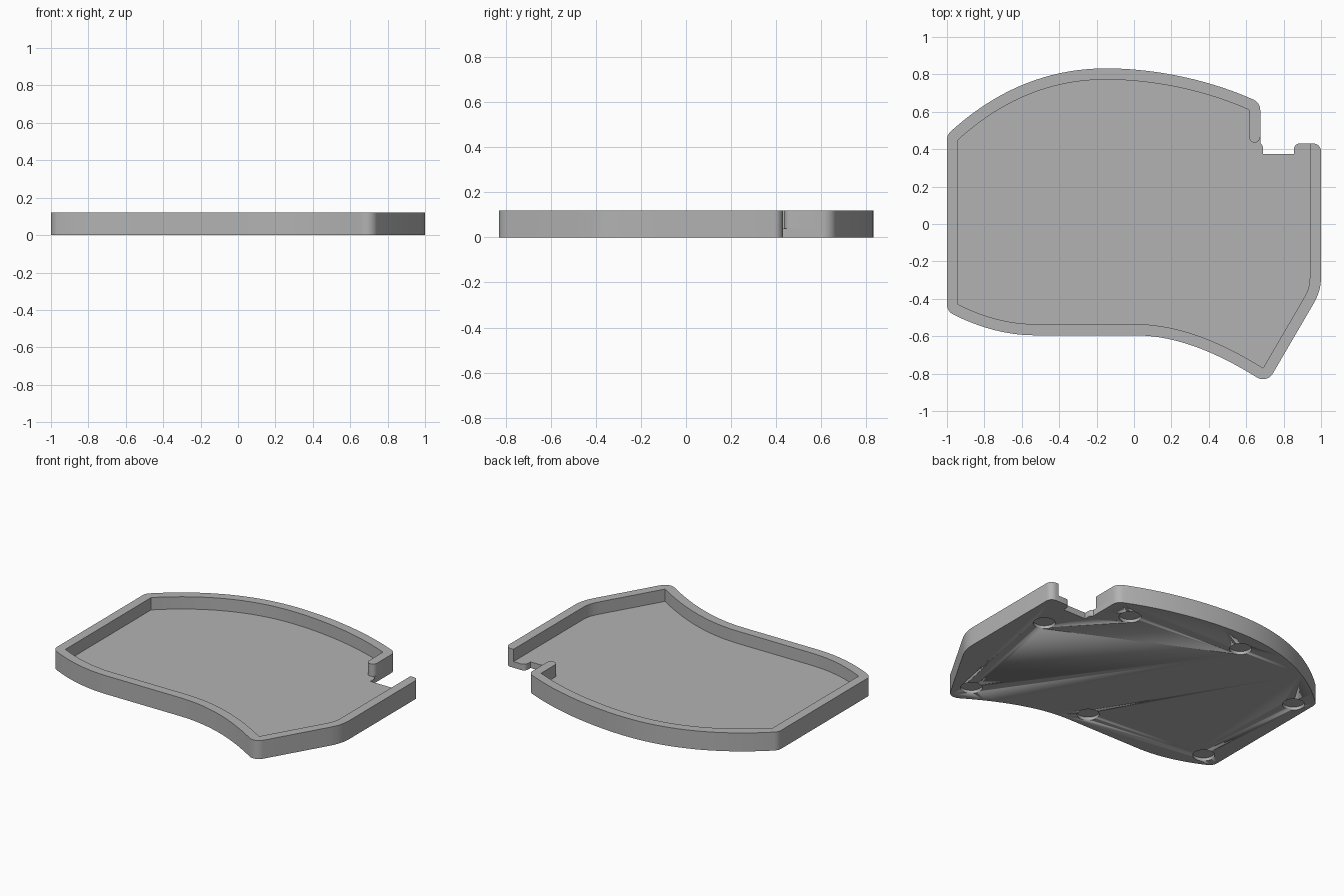
import bpy, bmesh, math
from mathutils import Vector, Matrix
from mathutils.geometry import interpolate_bezier

cube = bpy.data.objects.get("Cube")
if cube:
    bpy.data.objects.remove(cube, do_unlink=True)

HEIGHT, FLOOR, WALL = 0.12, 0.04, 0.06
SOCKET_RADIUS, SOCKET_DEPTH = 0.065, 0.02

grey = bpy.data.materials.new("plain_grey")
grey.use_nodes = True
grey.diffuse_color = (0.45, 0.45, 0.45, 1)
grey.node_tree.nodes["Principled BSDF"].inputs["Base Color"].default_value = grey.diffuse_color


def bezier(*pts, steps=20):
    return interpolate_bezier(*[Vector(p) for p in pts], steps)


def arc(cx, cy, r, start, end, steps=8):
    angles = [math.radians(start + (end - start) * i / steps) for i in range(steps + 1)]
    return [Vector((cx + r * math.cos(a), cy + r * math.sin(a))) for a in angles]


def clean(pts):
    out = []
    for p in pts:
        p = Vector(p[:2])
        if not out or (p - out[-1]).length > 1e-4:
            out.append(p)
    return out


def offset(path, dist):
    """Offset an open path to its right, rounding the sharp corners."""
    normals = [Vector(((b - a).y, (a - b).x)).normalized() for a, b in zip(path, path[1:])]
    out = [path[0] + normals[0] * dist]
    for p, n, m in zip(path[1:], normals, normals[1:]):
        turn = n.angle(m)
        steps = 8 if turn > 0.25 else 0
        if steps:
            out += [p + n.slerp(m, i / steps) * dist for i in range(steps + 1)]
        else:
            out.append(p + (n + m).normalized() * dist)
    out.append(path[-1] + normals[-1] * dist)
    return out


def finish(name, bm):
    bmesh.ops.recalc_face_normals(bm, faces=bm.faces)
    mesh = bpy.data.meshes.new(name)
    bm.to_mesh(mesh)
    bm.free()
    mesh.materials.append(grey)
    obj = bpy.data.objects.new(name, mesh)
    bpy.context.collection.objects.link(obj)
    return obj


def slab(name, outline, z0, z1):
    bm = bmesh.new()
    face = bm.faces.new([bm.verts.new((p.x, p.y, z0)) for p in outline])
    top = bmesh.ops.extrude_face_region(bm, geom=[face])["geom"]
    verts = [v for v in top if isinstance(v, bmesh.types.BMVert)]
    bmesh.ops.translate(bm, verts=verts, vec=(0, 0, z1 - z0))
    return finish(name, bm)


# Inner edge of the rim, counterclockwise from the notch
inner = clean(
    [(0.615, 0.465)]
    + bezier((0.615, 0.61), (0.38, 0.715), (0.1, 0.772), (-0.15, 0.772))
    + bezier((-0.15, 0.772), (-0.46, 0.772), (-0.72, 0.65), (-0.94, 0.45))
    + bezier((-0.94, -0.43), (-0.82, -0.49), (-0.68, -0.535), (-0.53, -0.535))
    + bezier((0, -0.535), (0.25, -0.535), (0.48, -0.64), (0.69, -0.77))
    + bezier((0.9, -0.41), (0.93, -0.36), (0.94, -0.33), (0.94, -0.28), steps=8)
    + [(0.94, 0.39)])
outer = offset(inner, WALL)
right_end = arc(0.96, 0.39, 0.04, 0, 90)
left_end = arc(0.645, 0.465, 0.03, 180, 360)

# Raised rim, open at the notch
rim = slab("rim", clean(outer + right_end + [(0.94, 0.43)] + inner[::-1] + left_end[1:-1]),
           FLOOR, HEIGHT)

# Floor plate with the notch
notch = (arc(0.885, 0.4, 0.03, 90, 180) + [Vector((0.855, 0.375)), Vector((0.69, 0.375))]
         + arc(0.66, 0.405, 0.03, 0, 60))
floor = slab("floor_plate", clean(outer + right_end + notch), 0, FLOOR)

# Round sockets under the floor
bm = bmesh.new()
for x, y in [(0.84, 0.18), (0.5, 0.56), (-0.24, 0.69), (-0.9, 0.39),
             (-0.88, -0.41), (-0.05, -0.48), (0.68, -0.68)]:
    bmesh.ops.create_cone(bm, cap_ends=True, segments=32, radius1=SOCKET_RADIUS,
                          radius2=SOCKET_RADIUS, depth=2 * SOCKET_DEPTH,
                          matrix=Matrix.Translation((x, y, 0)))
cutter = finish("socket_cutter", bm)
cut = floor.modifiers.new("sockets", "BOOLEAN")
cut.operation, cut.solver, cut.object = "DIFFERENCE", "EXACT", cutter

# Smooth the curved sides, keep the edges sharp
bpy.ops.object.select_all(action="DESELECT")
for obj in (rim, floor, cutter):
    obj.select_set(True)
bpy.context.view_layer.objects.active = floor
bpy.ops.object.shade_smooth_by_angle(angle=math.radians(30))
cutter.hide_render = True
cutter.hide_set(True)
